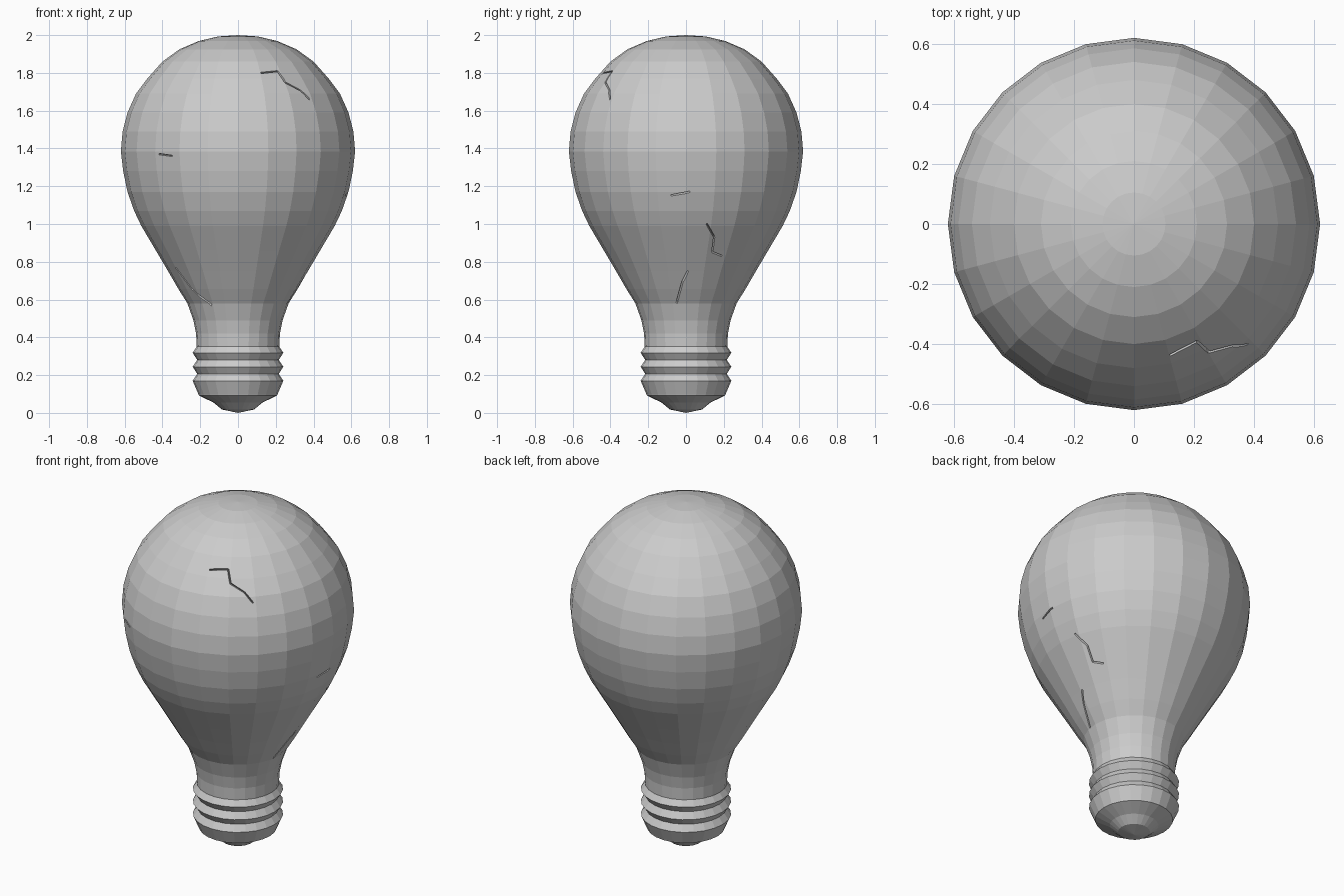
import bpy, bmesh
from math import sin, cos, pi, asin, radians
from mathutils import Vector

if "Cube" in bpy.data.objects:
    bpy.data.objects.remove(bpy.data.objects["Cube"])

SIDES = 24


def lathe(name, profile):
    """Revolve (radius, z) points about z; zero radius makes a pole."""
    bm = bmesh.new()
    rings = []
    for r, z in profile:
        if r == 0:
            rings.append([bm.verts.new((0, 0, z))] * SIDES)
        else:
            rings.append([bm.verts.new((r * cos(2 * pi * i / SIDES), r * sin(2 * pi * i / SIDES), z))
                          for i in range(SIDES)])
    for a, b in zip(rings, rings[1:]):
        for i in range(SIDES):
            j = (i + 1) % SIDES
            bm.faces.new(list(dict.fromkeys((a[i], a[j], b[j], b[i]))))
    bmesh.ops.recalc_face_normals(bm, faces=bm.faces)
    return finish(name, bm)


def finish(name, bm):
    mesh = bpy.data.meshes.new(name)
    bm.to_mesh(mesh)
    bm.free()
    obj = bpy.data.objects.new(name, mesh)
    bpy.context.collection.objects.link(obj)
    return obj


# Glass bulb
glass_profile = [(0, .34), (.218, .34), (.222, .42), (.236, .49), (.268, .58), (.315, .655),
                 (.37, .75), (.435, .86), (.512, .99), (.55, 1.07), (.585, 1.17), (.608, 1.28),
                 (.62, 1.385), (.611, 1.49), (.585, 1.59), (.54, 1.69), (.48, 1.77),
                 (.40, 1.86), (.31, 1.925), (.21, 1.968), (.105, 1.993), (0, 2.0)]
glass = lathe("glass_bulb", glass_profile)

# Screw base: threads then stepped contact
base_profile = [(0, 0), (.085, .018), (.13, .055), (.207, .092), (.21, .10)]
base_profile += [(.24 if i % 2 == 0 else .216, .17 + .037 * i) for i in range(5)]
base_profile += [(.216, .355)]
lathe("screw_base", base_profile)


def radius_at(z):
    for (r0, z0), (r1, z1) in zip(glass_profile[1:], glass_profile[2:]):
        if z0 <= z <= z1:
            return r0 + (r1 - r0) * (z - z0) / (z1 - z0)


# Hairline cracks: (facing angle, points as (sideways, z) in that view)
cracks = [(-90, [(.12, 1.80), (.21, 1.81), (.25, 1.75), (.33, 1.71), (.38, 1.66)]),
          (-90, [(-.42, 1.37), (-.35, 1.36)]),
          (-90, [(-.33, .77), (-.25, .66), (-.14, .57)]),
          (0, [(-.08, 1.15), (.02, 1.17)]),
          (0, [(.11, 1.0), (.15, .93), (.14, .85), (.19, .83)]),
          (0, [(.01, .75), (-.02, .69), (-.05, .58)])]
bm = bmesh.new()
for facing, pts in cracks:
    path = []
    for s, z in pts:
        r = radius_at(z)
        a = radians(facing) + asin(s / r)
        path.append(Vector((r * cos(a), r * sin(a), z)))
    for p, q in zip(path, path[1:]):
        n = ((p + q) / 2 - Vector((0, 0, p.z * .35 + .9))).normalized()
        side = (q - p).cross(n).normalized() * .009
        ends = [[bm.verts.new(v + o) for o in (n * .02 + side, n * .02 - side, n * -.02)]
                for v in (p, q)]
        a, b = ends
        bm.faces.new(a)
        bm.faces.new(b[::-1])
        for i in range(3):
            j = (i + 1) % 3
            bm.faces.new((a[j], a[i], b[i], b[j]))
bmesh.ops.recalc_face_normals(bm, faces=bm.faces)
cutter = finish("crack_cutter", bm)
cutter.hide_render = True
cutter.hide_viewport = True
cut = glass.modifiers.new("cracks", 'BOOLEAN')
cut.operation = 'DIFFERENCE'
cut.solver = 'EXACT'
cut.use_self = True
cut.object = cutter
